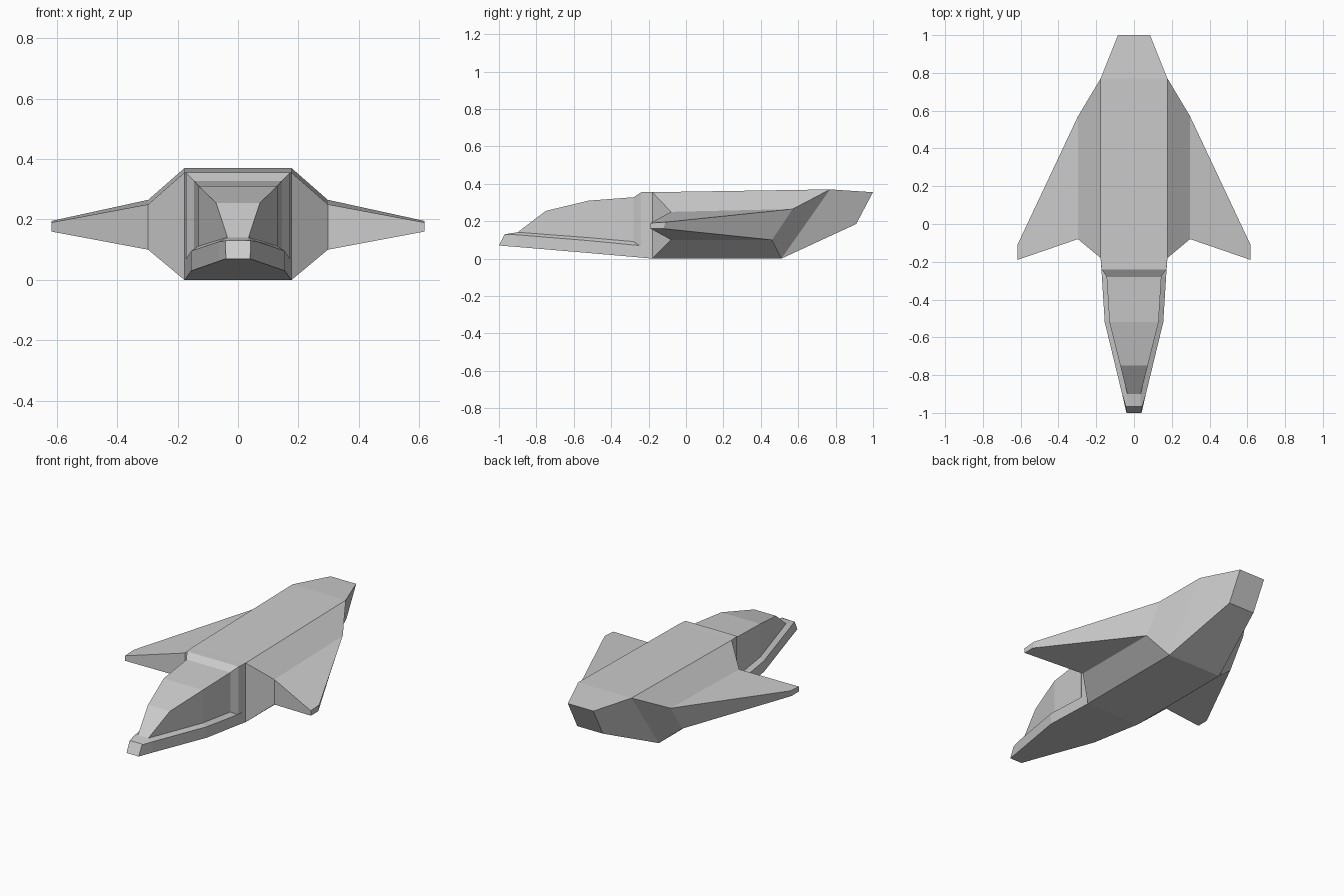
import bpy
import bmesh

old = bpy.data.objects.get("Cube")
if old:
    bpy.data.objects.remove(old, do_unlink=True)

# Single hull colour
grey = bpy.data.materials.new("hull_grey")
grey.use_nodes = True
colour = (0.6, 0.6, 0.6, 1)
grey.diffuse_color = colour
grey.node_tree.nodes["Principled BSDF"].inputs["Base Color"].default_value = colour


def loft(name, rings, cap_start=True, mirror=False):
    """Skin a series of equal-length point rings and cap the ends."""
    bm = bmesh.new()
    loops = [[bm.verts.new(p) for p in ring] for ring in rings]
    for a, b in zip(loops, loops[1:]):
        for i in range(len(a)):
            j = (i + 1) % len(a)
            bm.faces.new((a[i], a[j], b[j], b[i]))
    if cap_start:
        bm.faces.new(loops[0])
    bm.faces.new(loops[-1])
    bmesh.ops.recalc_face_normals(bm, faces=bm.faces)
    # Open shells need an explicit outward check on the end cap
    if not cap_start:
        bm.faces.ensure_lookup_table()
        if bm.faces[-1].normal.x < 0:
            bmesh.ops.reverse_faces(bm, faces=bm.faces)
    mesh = bpy.data.meshes.new(name)
    bm.to_mesh(mesh)
    bm.free()
    mesh.materials.append(grey)
    obj = bpy.data.objects.new(name, mesh)
    bpy.context.collection.objects.link(obj)
    if mirror:
        obj.modifiers.new("mirror", "MIRROR")
    return obj


def section(*half):
    """Symmetric ring from (x, y, z) points listed bottom to top on the left."""
    return list(half) + [(-x, y, z) for x, y, z in reversed(half)]


# Fuselage: box with raked rear and tapered tail
W = 0.177
loft("fuselage", [
    section((W, -0.18, 0), (W, -0.18, 0.355)),
    section((W, 0.51, 0), (W, 0.77, 0.37)),
    section((0.085, 0.91, 0.185), (0.085, 1.0, 0.355)),
])

# Wings: root fairing at the fuselage, kink, then thin swept-forward tip
loft("wings", [
    [(W, -0.18, 0), (W, 0.51, 0), (W, 0.77, 0.37), (W, -0.18, 0.355)],
    [(0.297, -0.08, 0.1), (0.297, 0.46, 0.1), (0.297, 0.57, 0.265), (0.297, -0.08, 0.25)],
    [(0.617, -0.19, 0.16), (0.617, -0.12, 0.16), (0.617, -0.11, 0.195), (0.617, -0.19, 0.19)],
], cap_start=False, mirror=True)

# Nose hull: lower body with a sloping ledge around the canopy
loft("nose_hull", [
    section((0.04, -1.0, 0.07), (0.042, -0.97, 0.13), (0.035, -0.965, 0.131)),
    section((0.063, -0.9, 0.062), (0.063, -0.9, 0.127), (0.035, -0.9, 0.141)),
    section((0.155, -0.52, 0.03), (0.155, -0.52, 0.096), (0.13, -0.52, 0.112)),
    section((0.17, -0.28, 0.009), (0.17, -0.28, 0.073), (0.145, -0.28, 0.091)),
    section((0.172, -0.245, 0.006), (0.172, -0.245, 0.07), (0.165, -0.245, 0.07)),
    section((W, -0.18, 0), (W, -0.18, 0.07), (0.17, -0.18, 0.07)),
])

# Canopy: upright sides, stepped roof, flaring into the fuselage
canopy = [  # y, half width, floor, roof
    (-0.9, 0.035, 0.11, 0.141),
    (-0.75, 0.0725, 0.1, 0.255),
    (-0.52, 0.13, 0.08, 0.31),
    (-0.28, 0.145, 0.06, 0.328),
    (-0.24, 0.172, 0.06, 0.355),
    (-0.18, W, 0.06, 0.355),
]
loft("canopy", [section((w, y, lo), (w, y, hi)) for y, w, lo, hi in canopy])
